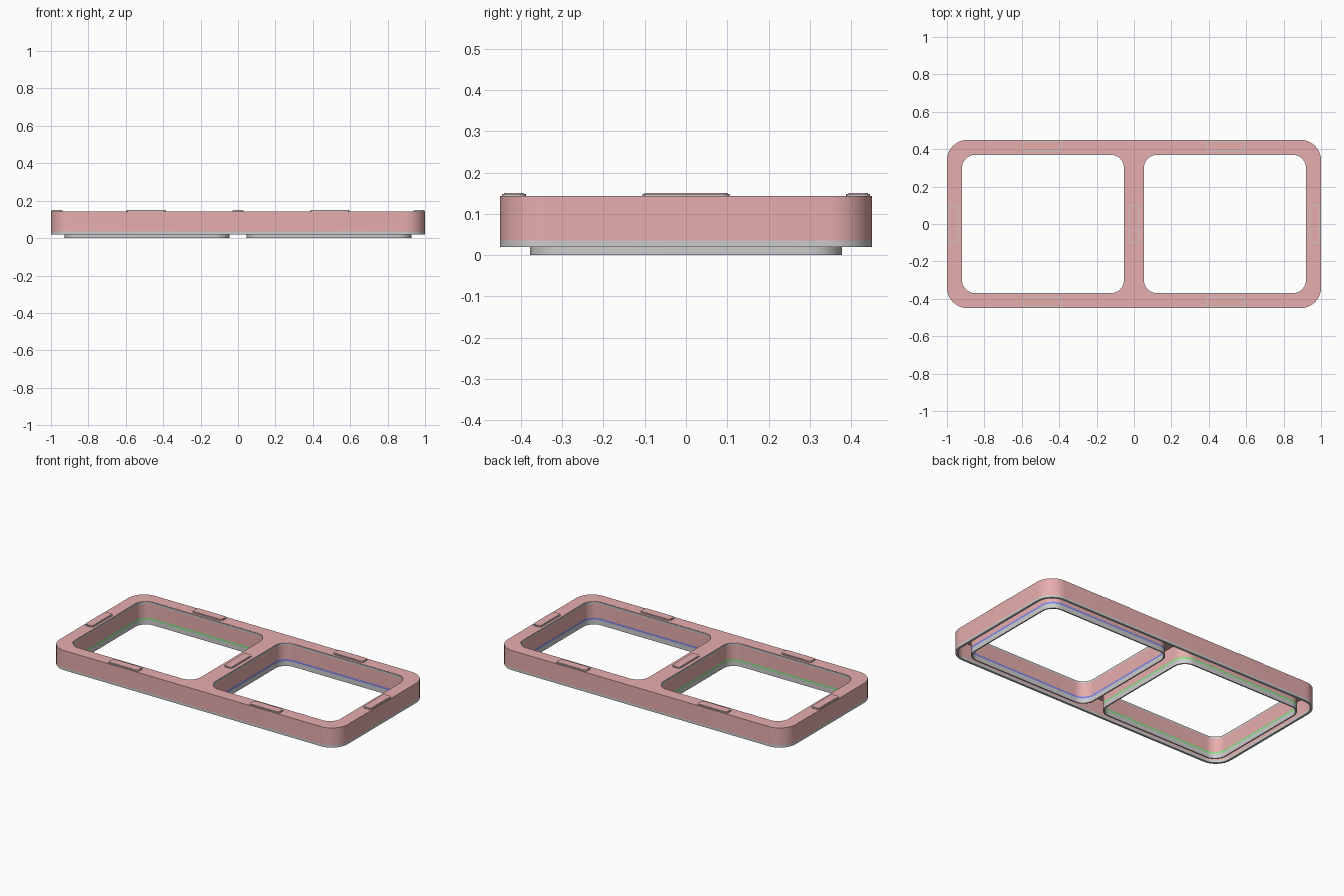
import bpy
import math

if "Cube" in bpy.data.objects:
    bpy.data.objects.remove(bpy.data.objects["Cube"])


def material(name, rgb):
    m = bpy.data.materials.new(name)
    m.diffuse_color = (*rgb, 1)
    m.use_nodes = True
    m.node_tree.nodes["Principled BSDF"].inputs["Base Color"].default_value = m.diffuse_color
    return m


PINK = material("pink", (0.80, 0.42, 0.42))
BLUE = material("blue", (0.22, 0.25, 0.80))
GREEN = material("green", (0.25, 0.75, 0.25))


def rounded(cx, cy, hx, hy, r, n=10):
    """Rounded rectangle outline."""
    pts = []
    for q in range(4):
        sx = 1 if q in (0, 3) else -1
        sy = 1 if q in (0, 1) else -1
        for i in range(n + 1):
            a = math.pi / 2 * (q + i / n)
            pts.append((cx + sx * (hx - r) + r * math.cos(a),
                        cy + sy * (hy - r) + r * math.sin(a)))
    return pts


def plate(name, loops, z0, z1, mat=None):
    """Solid slab from an outer loop plus hole loops."""
    cu = bpy.data.curves.new(name, 'CURVE')
    cu.dimensions = '2D'
    cu.fill_mode = 'BOTH'
    cu.extrude = (z1 - z0) / 2
    for loop in loops:
        sp = cu.splines.new('POLY')
        sp.points.add(len(loop) - 1)
        for p, (x, y) in zip(sp.points, loop):
            p.co = (x, y, 0, 1)
        sp.use_cyclic_u = True
    tmp = bpy.data.objects.new(name + "_curve", cu)
    bpy.context.collection.objects.link(tmp)
    bpy.context.view_layer.update()
    dg = bpy.context.evaluated_depsgraph_get()
    mesh = bpy.data.meshes.new_from_object(tmp.evaluated_get(dg))
    bpy.data.objects.remove(tmp)
    mesh.materials.clear()
    if mat:
        mesh.materials.append(mat)
    ob = bpy.data.objects.new(name, mesh)
    bpy.context.collection.objects.link(ob)
    ob.location.z = (z0 + z1) / 2
    bpy.ops.object.select_all(action='DESELECT')
    ob.select_set(True)
    bpy.context.view_layer.objects.active = ob
    bpy.ops.object.shade_smooth_by_angle(angle=math.radians(30))
    return ob


def outer(inset=0.0):
    return rounded(0, 0, 1 - inset, 0.45 - inset, 0.11 - inset)


def opening(side, inset=0.0):
    return rounded(side * 0.4865, 0, 0.4415 - inset, 0.378 - inset, 0.08 - inset)


T = 0.008   # liner thickness

# Hollow frame: top face, outer wall and grey bottom rim
plate("frame_top", [outer(), opening(-1, T - 0.003), opening(1, T - 0.003)], 0.130, 0.143, PINK)
plate("frame_wall", [outer(), outer(0.014)], 0.035, 0.130, PINK)
plate("frame_rim", [outer(), outer(0.014)], 0.020, 0.035)

# Window liners: pink wall, coloured stripe, grey lip and top trim
for side, label, col in ((-1, "left", GREEN), (1, "right", BLUE)):
    ring = [opening(side), opening(side, T)]
    plate(label + "_liner_trim", [opening(side, T - 0.003), opening(side, T)], 0.130, 0.141)
    plate(label + "_liner_wall", ring, 0.042, 0.130, PINK)
    plate(label + "_liner_stripe", ring, 0.030, 0.042, col)
    plate(label + "_liner_lip", ring, 0.0, 0.030)

# Raised pads on the top face, each with a grey edge
pads = [(sx * 0.49, sy * 0.417, 0.105, 0.029) for sx in (-1, 1) for sy in (-1, 1)]
pads += [(x, 0, 0.029, 0.105) for x in (-0.967, 0, 0.967)]
for i, (x, y, hx, hy) in enumerate(pads):
    inner = rounded(x, y, hx - 0.005, hy - 0.005, 0.011, 4)
    plate(f"pad_{i}", [inner], 0.141, 0.150, PINK)
    plate(f"pad_edge_{i}", [rounded(x, y, hx, hy, 0.016, 4), inner], 0.141, 0.148)
